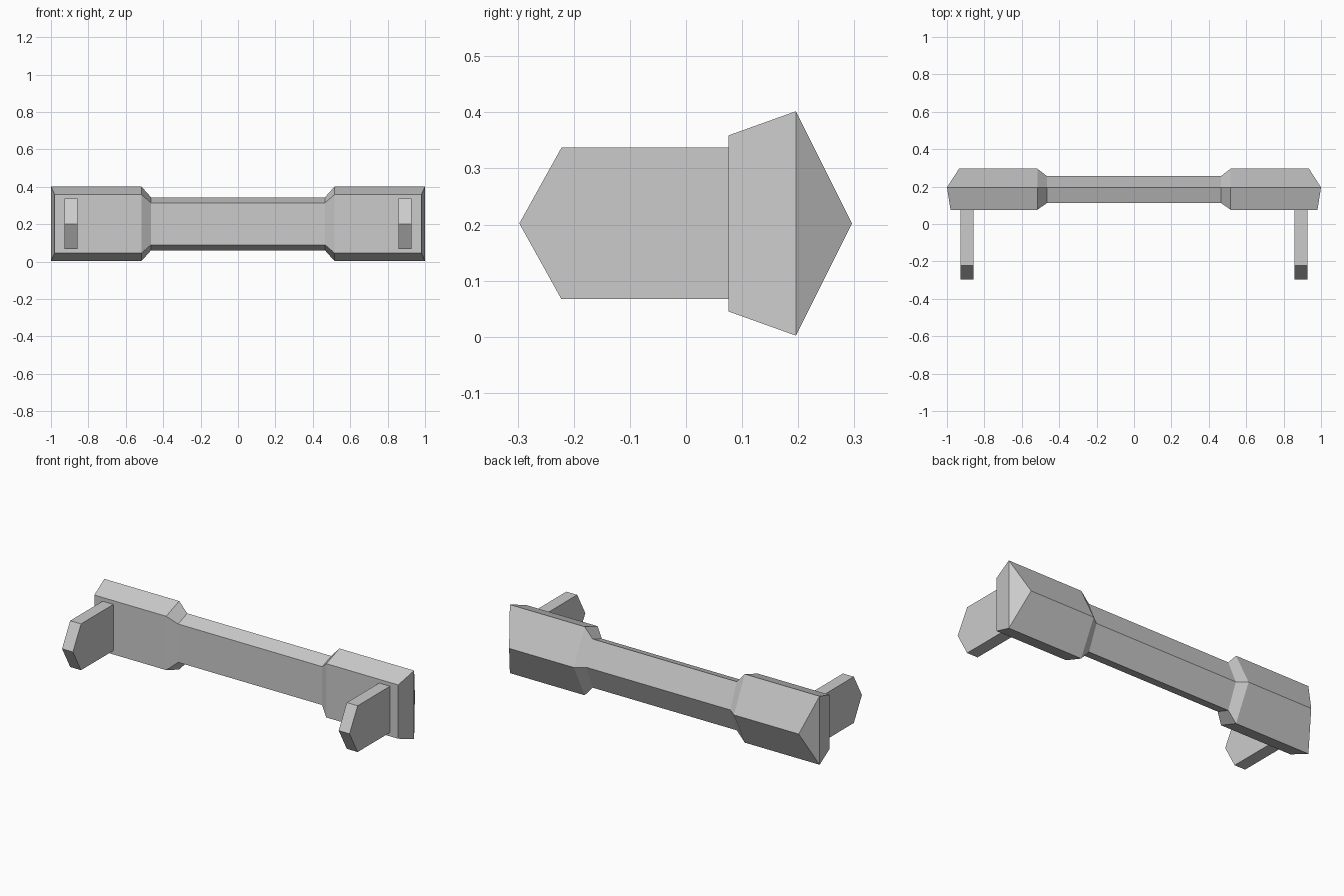
import bpy
import bmesh

cube = bpy.data.objects.get("Cube")
if cube:
    bpy.data.objects.remove(cube, do_unlink=True)

grey = bpy.data.materials.new("plain_grey")
grey.use_nodes = True
colour = (0.6, 0.6, 0.6, 1)
grey.diffuse_color = colour
grey.node_tree.nodes["Principled BSDF"].inputs["Base Color"].default_value = colour

MID_Z = 0.202
RIM_Y = 0.196


def finish(name, bm):
    bmesh.ops.recalc_face_normals(bm, faces=bm.faces)
    mesh = bpy.data.meshes.new(name)
    bm.to_mesh(mesh)
    bm.free()
    mesh.materials.append(grey)
    obj = bpy.data.objects.new(name, mesh)
    bpy.context.collection.objects.link(obj)
    return obj


def ring(bm, xs, half, front_half, front_y, ridge_y):
    """Five-sided section: flat front, wide rim, pointed back ridge."""
    xf, xr, xb = xs
    points = [(xf, front_y, MID_Z - front_half), (xr, RIM_Y, MID_Z - half),
              (xb, ridge_y, MID_Z),
              (xr, RIM_Y, MID_Z + half), (xf, front_y, MID_Z + front_half)]
    return [bm.verts.new(p) for p in points]


# Beam: thick ends stepping down to a slimmer middle
thick = (0.2, 0.157, 0.076, 0.296)
slim = (0.142, 0.112, 0.112, 0.256)
half_beam = [((0.981, 1.0, 0.935), thick),
             ((0.517,) * 3, thick),
             ((0.465,) * 3, slim)]
stations = [([-x for x in xs], size) for xs, size in half_beam] + half_beam[::-1]

bm = bmesh.new()
rings = [ring(bm, xs, *size) for xs, size in stations]
for a, b in zip(rings, rings[1:]):
    for i in range(5):
        j = (i + 1) % 5
        bm.faces.new((a[i], a[j], b[j], b[i]))
for end in (rings[0], rings[-1]):
    bm.faces.new((end[0], end[1], end[3], end[4]))
    bm.faces.new(end[1:4])
finish("beam", bm)

# Prongs: flat plates with a pointed front
outline = [(0.076, -0.135), (-0.222, -0.135), (-0.297, 0),
           (-0.222, 0.135), (0.076, 0.135)]
for name, side in (("left_prong", 1), ("right_prong", -1)):
    bm = bmesh.new()
    face = bm.faces.new([bm.verts.new((side * 0.893 - 0.035, y, MID_Z + z))
                         for y, z in outline])
    extruded = bmesh.ops.extrude_face_region(bm, geom=[face])["geom"]
    moved = [g for g in extruded if isinstance(g, bmesh.types.BMVert)]
    bmesh.ops.translate(bm, verts=moved, vec=(0.07, 0, 0))
    finish(name, bm)
